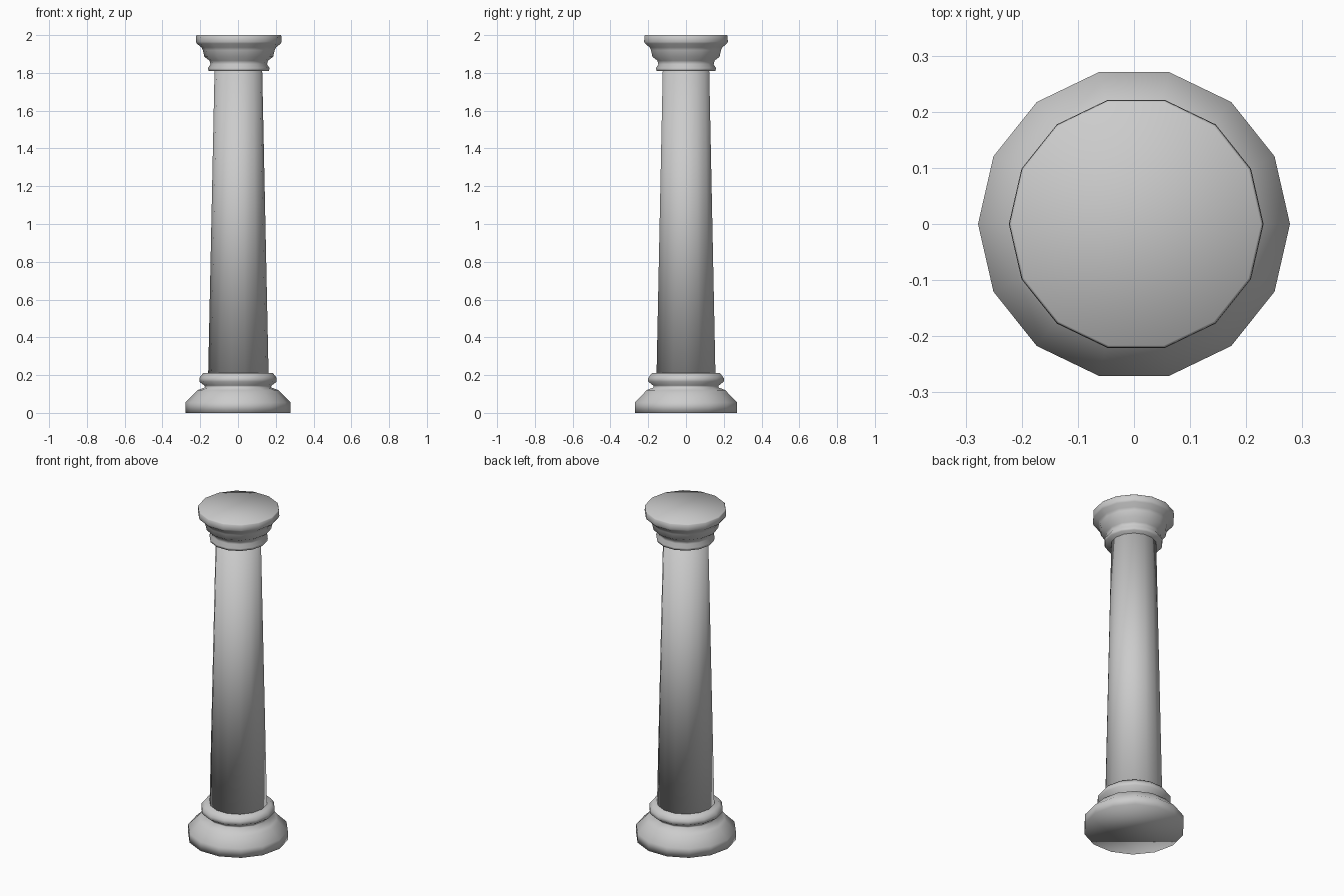
import bpy
import bmesh
from math import cos, sin, tau

cube = bpy.data.objects.get("Cube")
if cube:
    bpy.data.objects.remove(cube, do_unlink=True)

SIDES = 14

stone = bpy.data.materials.new("light_grey_stone")
stone.use_nodes = True
stone.diffuse_color = (0.6, 0.6, 0.6, 1)
stone.node_tree.nodes["Principled BSDF"].inputs["Base Color"].default_value = (0.6, 0.6, 0.6, 1)


def lathe(name, profile, x=0.0):
    """Turn (radius, height) points into a closed, faceted, smooth-shaded solid."""
    bm = bmesh.new()
    rings = [[bm.verts.new((x + r * cos(tau * i / SIDES), r * sin(tau * i / SIDES), z))
              for i in range(SIDES)] for r, z in profile]
    for low, high in zip(rings, rings[1:]):
        for i in range(SIDES):
            j = (i + 1) % SIDES
            bm.faces.new((low[i], low[j], high[j], high[i]))
    bm.faces.new(rings[0][::-1])
    bm.faces.new(rings[-1])
    for face in bm.faces:
        face.smooth = True
    mesh = bpy.data.meshes.new(name)
    bm.to_mesh(mesh)
    bm.free()
    mesh.materials.append(stone)
    obj = bpy.data.objects.new(name, mesh)
    bpy.context.collection.objects.link(obj)
    return obj


# Moulded foot: wide plinth, narrow neck and rounded collar
lathe("base", [(0.278, 0), (0.278, 0.055), (0.228, 0.105), (0.215, 0.12),
               (0.175, 0.135), (0.178, 0.145), (0.205, 0.165), (0.205, 0.185),
               (0.185, 0.21)])

# Tapering shaft
lathe("shaft", [(0.16, 0.2), (0.126, 1.82)], 0.002)

# Flared head with a small collar below and a flat slab on top
lathe("capital", [(0.16, 1.81), (0.163, 1.825), (0.15, 1.845), (0.155, 1.865),
                  (0.182, 1.885), (0.19, 1.92), (0.197, 1.935), (0.222, 1.955),
                  (0.227, 1.965), (0.226, 1.995), (0.222, 2.0)], 0.004)
